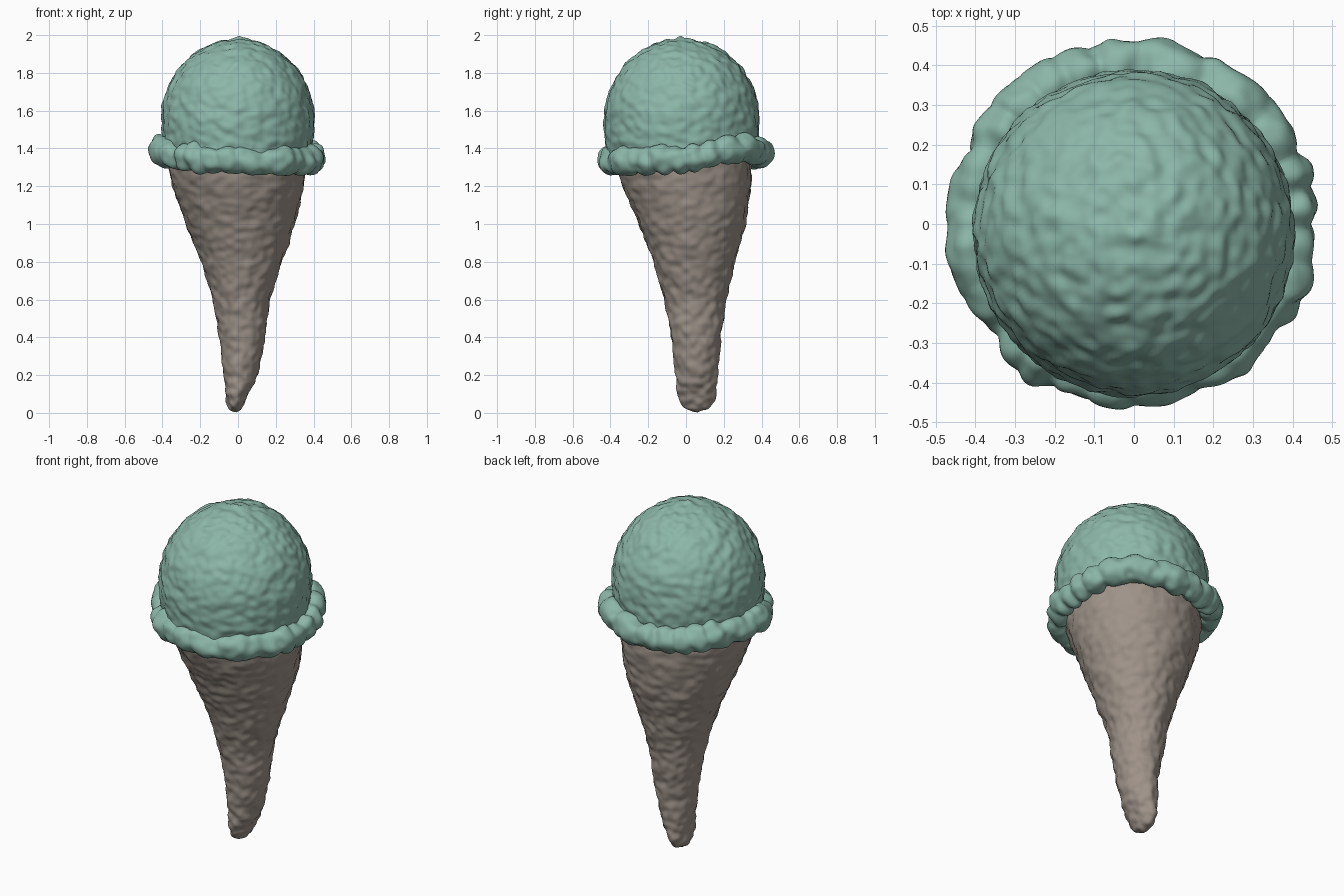
import bpy, bmesh, math
from mathutils import Vector, noise

if "Cube" in bpy.data.objects:
    bpy.data.objects.remove(bpy.data.objects["Cube"])


def material(name, rgb):
    m = bpy.data.materials.new(name)
    m.diffuse_color = (*rgb, 1)
    m.use_nodes = True
    m.node_tree.nodes["Principled BSDF"].inputs["Base Color"].default_value = m.diffuse_color
    return m


def spline(rows, t, wrap=False):
    """Catmull-Rom through a list of equal-length tuples, t in 0..1."""
    n = len(rows)
    x = t * (n if wrap else n - 1)
    i = math.floor(x) if wrap else min(int(x), n - 2)
    f = x - i
    pick = (lambda k: rows[k % n]) if wrap else (lambda k: rows[max(0, min(n - 1, k))])
    return [0.5 * (2 * b + (c - a) * f + (2 * a - 5 * b + 4 * c - d) * f * f
                   + (3 * b - a - 3 * c + d) * f ** 3)
            for a, b, c, d in zip(pick(i - 1), pick(i), pick(i + 1), pick(i + 2))]


def surface(name, func, nu, nv, mat, pits, scale, closed_v=False):
    """Skin func(angle, t) into a tube, then roughen it along its normals."""
    bm = bmesh.new()
    steps = nv if closed_v else nv - 1
    rings = [[bm.verts.new(func(math.tau * i / nu, j / steps)) for i in range(nu)]
             for j in range(nv)]
    for j in range(steps):
        a, b = rings[j], rings[(j + 1) % nv]
        for i in range(nu):
            k = (i + 1) % nu
            bm.faces.new((a[i], a[k], b[k], b[i]))
    if not closed_v:
        bm.faces.new(rings[0])
        bm.faces.new(rings[-1])
    bmesh.ops.recalc_face_normals(bm, faces=bm.faces)
    bm.normal_update()
    moves = [(v, v.normal * (pits * noise.noise(v.co * scale)
                             + pits * 0.6 * noise.noise(v.co * scale * 0.4)))
             for v in bm.verts]
    for v, d in moves:
        v.co += d
    for f in bm.faces:
        f.smooth = True
    me = bpy.data.meshes.new(name)
    bm.to_mesh(me)
    bm.free()
    me.materials.append(mat)
    ob = bpy.data.objects.new(name, me)
    bpy.context.collection.objects.link(ob)
    return ob


mint = material("mint", (0.26, 0.47, 0.39))
wafer = material("wafer", (0.34, 0.29, 0.25))

# Cone: z, x min, x max, y min, y max
CONE = [(0.006, -0.022, -0.008, 0.04, 0.065),
        (0.03, -0.05, 0.02, -0.015, 0.125),
        (0.1, -0.065, 0.055, -0.045, 0.16),
        (0.2, -0.075, 0.1, -0.055, 0.165),
        (0.4, -0.1, 0.143, -0.08, 0.185),
        (0.6, -0.135, 0.17, -0.115, 0.215),
        (0.8, -0.195, 0.235, -0.175, 0.26),
        (1.0, -0.275, 0.3, -0.25, 0.313),
        (1.2, -0.345, 0.347, -0.335, 0.343),
        (1.38, -0.38, 0.37, -0.39, 0.35)]


def cone(a, t):
    z, x0, x1, y0, y1 = spline(CONE, t)
    return Vector(((x0 + x1) / 2 + (x1 - x0) / 2 * math.cos(a),
                   (y0 + y1) / 2 + (y1 - y0) / 2 * math.sin(a), z))


surface("cone", cone, 110, 190, wafer, 0.009, 24)


# Scoop: dome with a nearly straight lower wall and a small nub on top
def scoop(a, t):
    if t < 0.75:
        p = 0.004 + t / 0.75 * (math.pi / 2 - 0.004)
        r, z = math.sin(p), 1.55 + 0.43 * math.cos(p)
    else:
        s = (t - 0.75) / 0.25
        r, z = 1 - 0.05 * s * s, 1.55 - 0.2 * s
    x, y = 0.403 * r * math.cos(a), -0.022 + 0.41 * r * math.sin(a)
    z += 0.014 * math.exp(-((x - 0.01) ** 2 + (y + 0.03) ** 2) / 0.0009)
    return Vector((x, y, z))


surface("scoop", scoop, 170, 110, mint, 0.010, 24)

# Skirt: lumpy overhanging rim, heights given every 45 degrees from +x
HEIGHT = [(1.35,), (1.395,), (1.37,), (1.38,), (1.39,), (1.355,), (1.335,), (1.335,)]


def skirt(a, t):
    p = math.tau * t
    c, s = math.cos(a), math.sin(a)
    lump = abs(math.sin(11 * a + 1.5 * math.sin(3 * a) + 0.5 * math.sin(p)))
    big = noise.noise(Vector((c * 2.5, s * 2.5, 4)))
    tube = 0.056 + 0.012 * lump + 0.010 * big
    r = 0.398 + 0.012 * big + tube * math.cos(p)
    z = spline(HEIGHT, a / math.tau, True)[0] + 0.012 * big + 1.12 * tube * math.sin(p)
    return Vector((r * c, r * s, z))


surface("scoop_skirt", skirt, 300, 36, mint, 0.014, 17, closed_v=True)
